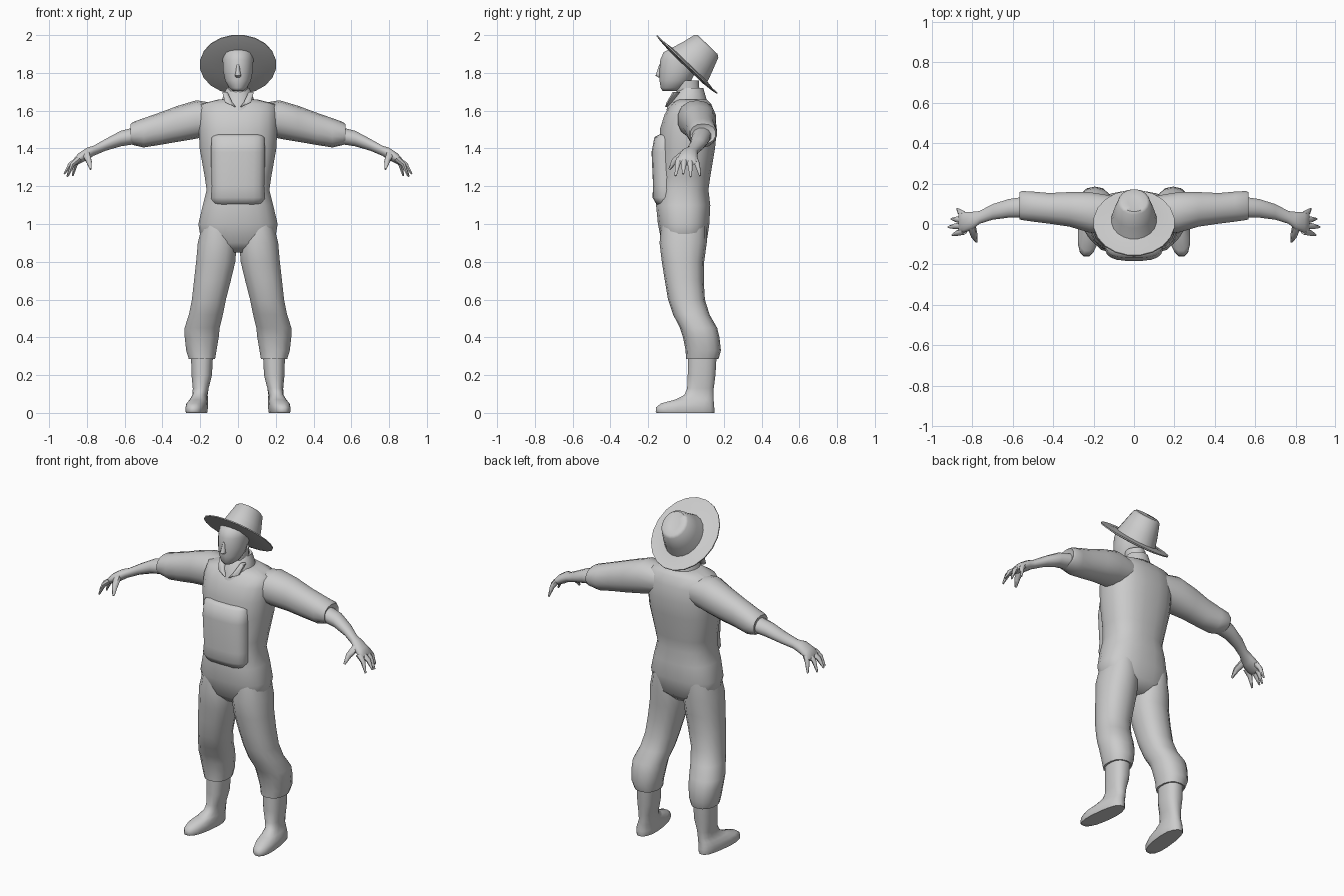
import bpy, bmesh, math
from mathutils import Vector as V

grey = bpy.data.materials.new("plain grey")
grey.diffuse_color = (0.6, 0.6, 0.6, 1)


def loft(name, rings, sides=16, power=2.0, angle=60):
    """Skin closed rings, each given as (centre, half-axis A, half-axis B)."""
    bm = bmesh.new()
    loops = []
    for c, a, b in rings:
        loop = []
        for i in range(sides):
            t = 2 * math.pi * (i + 0.5) / sides
            ca, sa = math.cos(t), math.sin(t)
            ca = math.copysign(abs(ca) ** (2 / power), ca)
            sa = math.copysign(abs(sa) ** (2 / power), sa)
            loop.append(bm.verts.new(V(c) + V(a) * ca + V(b) * sa))
        loops.append(loop)
    for p, q in zip(loops, loops[1:]):
        for i in range(sides):
            j = (i + 1) % sides
            bm.faces.new((p[i], p[j], q[j], q[i]))
    bm.faces.new(loops[0][::-1])
    bm.faces.new(loops[-1])
    bmesh.ops.recalc_face_normals(bm, faces=bm.faces)
    me = bpy.data.meshes.new(name)
    bm.to_mesh(me)
    bm.free()
    ob = bpy.data.objects.new(name, me)
    bpy.context.collection.objects.link(ob)
    me.materials.append(grey)
    bpy.ops.object.select_all(action='DESELECT')
    ob.select_set(True)
    bpy.context.view_layer.objects.active = ob
    bpy.ops.object.shade_smooth_by_angle(angle=math.radians(angle))
    return ob


def upright(rows, s=1):
    """Rows of (z, x0, x1, y0, y1) as horizontal rings."""
    return [((s * (x0 + x1) / 2, (y0 + y1) / 2, z), ((x1 - x0) / 2, 0, 0),
             (0, (y1 - y0) / 2, 0)) for z, x0, x1, y0, y1 in rows]


def centred(rows):
    """Rows of (z, half width, y0, y1)."""
    return upright([(z, -w, w, y0, y1) for z, w, y0, y1 in rows])


def sideways(rows, s):
    """Rows of (x, y0, y1, z0, z1) as rings along the arm."""
    return [((s * x, (y0 + y1) / 2, (z0 + z1) / 2), (0, (y1 - y0) / 2, 0),
             (0, 0, (z1 - z0) / 2)) for x, y0, y1, z0, z1 in rows]


def tube(name, points, radii, s):
    """Tapered digit along a path."""
    pts = [V((s * x, y, z)) for x, y, z in points]
    d = (pts[-1] - pts[0]).normalized()
    a = d.cross(V((0, 1, 0))).normalized()
    b = d.cross(a)
    loft(name, [(p, a * r, b * r) for p, r in zip(pts, radii)], 6)


# Torso, bib and collar
loft("torso", centred([
    (0.85, .09, -.08, .06), (0.90, .195, -.13, .11), (1.0, .212, -.15, .125),
    (1.1, .188, -.16, .13), (1.18, .168, -.15, .12), (1.25, .178, -.14, .13),
    (1.4, .205, -.14, .155), (1.5, .21, -.14, .165), (1.58, .21, -.115, .155),
    (1.635, .20, -.08, .135), (1.66, .10, -.05, .11)]), 20, 2.5)
loft("bib", centred([
    (1.10, .13, -.155, -.02), (1.14, .145, -.178, -.02), (1.2, .14, -.175, -.02),
    (1.38, .145, -.183, -.02), (1.46, .14, -.168, -.03), (1.475, .12, -.14, -.04)]), 20, 3)
loft("neck", centred([
    (1.6, .06, -.06, .08), (1.68, .055, -.05, .075), (1.76, .055, -.06, .07)]), 12)
loft("collar", centred([
    (1.60, .10, -.105, .12), (1.655, .088, -.088, .11), (1.69, .075, -.06, .10),
    (1.72, .062, -.035, .092), (1.715, .05, -.03, .08)]), 14)
for s in (-1, 1):
    # Pointed collar flaps
    loft("collar_flap", [((s * .015, -.105, 1.62), (.004, 0, 0), (0, .006, 0)),
                         ((s * .05, -.088, 1.645), (.022, 0, 0), (0, .014, 0)),
                         ((s * .07, -.05, 1.70), (.016, 0, 0), (0, .02, 0))], 6)

# Head and nose
loft("head", centred([
    (1.705, .028, -.125, -.04), (1.72, .048, -.135, -.01), (1.76, .07, -.142, .03),
    (1.81, .08, -.142, .055), (1.87, .083, -.138, .075), (1.91, .078, -.12, .085),
    (1.94, .055, -.06, .08)]), 16)
loft("nose", centred([
    (1.775, .010, -.145, -.12), (1.785, .018, -.163, -.12),
    (1.80, .014, -.158, -.12), (1.845, .007, -.142, -.12)]), 8)

# Tilted hat: brim underside, brim edge, crown and pinched top
along, up = V((0, .72, -.69)), V((0, .69, .72))
hat_centre = V((0, .003, 1.843))
loft("hat", [(hat_centre + up * h + along * o, V((w, 0, 0)), along * l)
             for h, w, l, o in [
                 (-.012, .10, .12, .01), (-.006, .17, .19, .003), (.0, .203, .226, 0),
                 (.006, .202, .225, 0), (.006, .16, .18, .005), (.012, .113, .132, .012),
                 (.07, .10, .112, .012), (.145, .078, .088, .008), (.155, .064, .074, .006),
                 (.148, .03, .04, .006)]], 20, 2.0, 50)

for s in (-1, 1):
    # Trouser leg with loose knee and cuff
    loft("trouser_leg", upright([
        (1.0, .03, .19, -.13, .11), (.90, .004, .215, -.14, .11),
        (.80, .012, .224, -.128, .096), (.70, .036, .235, -.112, .094),
        (.60, .062, .246, -.095, .10), (.52, .078, .262, -.068, .125),
        (.45, .095, .285, -.032, .165), (.40, .10, .284, -.016, .177),
        (.33, .112, .276, -.002, .185), (.285, .12, .262, .0, .172),
        (.287, .14, .245, .02, .155)], s), 14, 2.3)
    # Boot: turned slightly outward, with a flat sole
    boot = loft("boot", upright([
        (.33, .13, .25, .01, .165), (.2, .137, .247, .008, .157),
        (.13, .155, .24, .005, .148), (.095, .16, .238, -.01, .148),
        (.07, .157, .25, -.06, .148), (.05, .155, .262, -.135, .15),
        (.03, .154, .265, -.16, .152), (.008, .155, .265, -.163, .154),
        (.0, .158, .262, -.158, .152)], s), 16, 2.4)
    for v in boot.data.vertices:
        if v.co.z < .12:
            v.co.x += s * max(0, .08 - v.co.y) * .11

    # Sleeve rolled at the elbow
    loft("sleeve", sideways([
        (.10, -.04, .14, 1.48, 1.635), (.22, -.045, .16, 1.452, 1.655),
        (.32, -.015, .16, 1.435, 1.625), (.42, .0, .155, 1.418, 1.588),
        (.50, .01, .162, 1.405, 1.56), (.555, .018, .165, 1.418, 1.54),
        (.568, .022, .158, 1.425, 1.53), (.56, .04, .14, 1.435, 1.515)], s), 14, 2.2)
    # Forearm running into the palm
    loft("forearm", sideways([
        (.52, .03, .14, 1.425, 1.52), (.62, .03, .125, 1.41, 1.495),
        (.70, .02, .10, 1.387, 1.452), (.765, .0, .065, 1.36, 1.415),
        (.80, -.03, .062, 1.337, 1.405), (.845, -.045, .062, 1.315, 1.375),
        (.87, -.038, .055, 1.31, 1.345)], s), 12)
    # Four spread fingers and a thumb
    for y0, y1, x, z in ((-.035, -.055, .90, 1.255), (-.008, -.015, .92, 1.265),
                         (.02, .025, .905, 1.25), (.045, .075, .875, 1.255)):
        tube("finger", [(.84, y0, 1.345), (.84 + (x - .84) * .6, (y0 + y1) / 2, 1.315),
                        (x, y1, z)], (.018, .014, .005), s)
    tube("thumb", [(.805, -.01, 1.37), (.79, -.06, 1.335), (.78, -.088, 1.29)],
         (.022, .017, .006), s)
